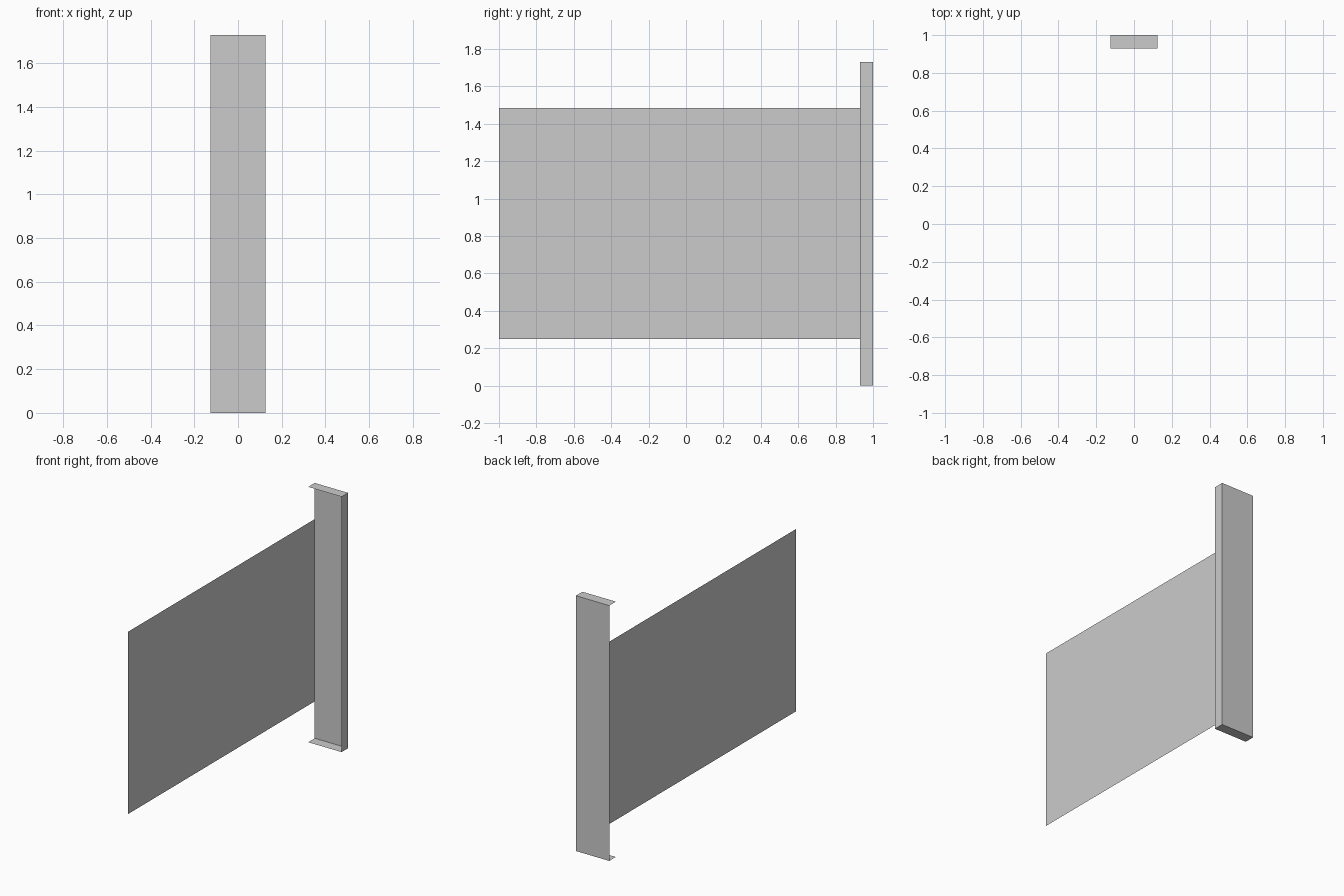
import bpy, bmesh

if "Cube" in bpy.data.objects:
    bpy.data.objects.remove(bpy.data.objects["Cube"])

grey = bpy.data.materials.new("plain grey")
grey.diffuse_color = (0.6, 0.6, 0.6, 1)
grey.use_nodes = True
grey.node_tree.nodes["Principled BSDF"].inputs["Base Color"].default_value = grey.diffuse_color


def make_object(name, bm):
    mesh = bpy.data.meshes.new(name)
    bm.to_mesh(mesh)
    bm.free()
    mesh.materials.append(grey)
    obj = bpy.data.objects.new(name, mesh)
    bpy.context.collection.objects.link(obj)
    return obj


HALF_W, Y0, Y1, HEIGHT = 0.125, 0.93, 1.0, 1.73

# Post: thin box left open on its front and left sides
bm = bmesh.new()
bmesh.ops.create_cube(bm, size=1)
for v in bm.verts:
    v.co.x *= 2 * HALF_W
    v.co.y = Y0 if v.co.y < 0 else Y1
    v.co.z = 0 if v.co.z < 0 else HEIGHT
bm.normal_update()
open_sides = [f for f in bm.faces if f.normal.x < -0.5 or f.normal.y < -0.5]
bmesh.ops.delete(bm, geom=open_sides, context='FACES')
make_object("post", bm)

# Panel: single flat sheet running forward from the post's back left edge
bm = bmesh.new()
corners = [(-1, 0.25), (1, 0.25), (1, 1.485), (-1, 1.485)]
bm.faces.new([bm.verts.new((-HALF_W, y, z)) for y, z in corners])
make_object("panel", bm)
